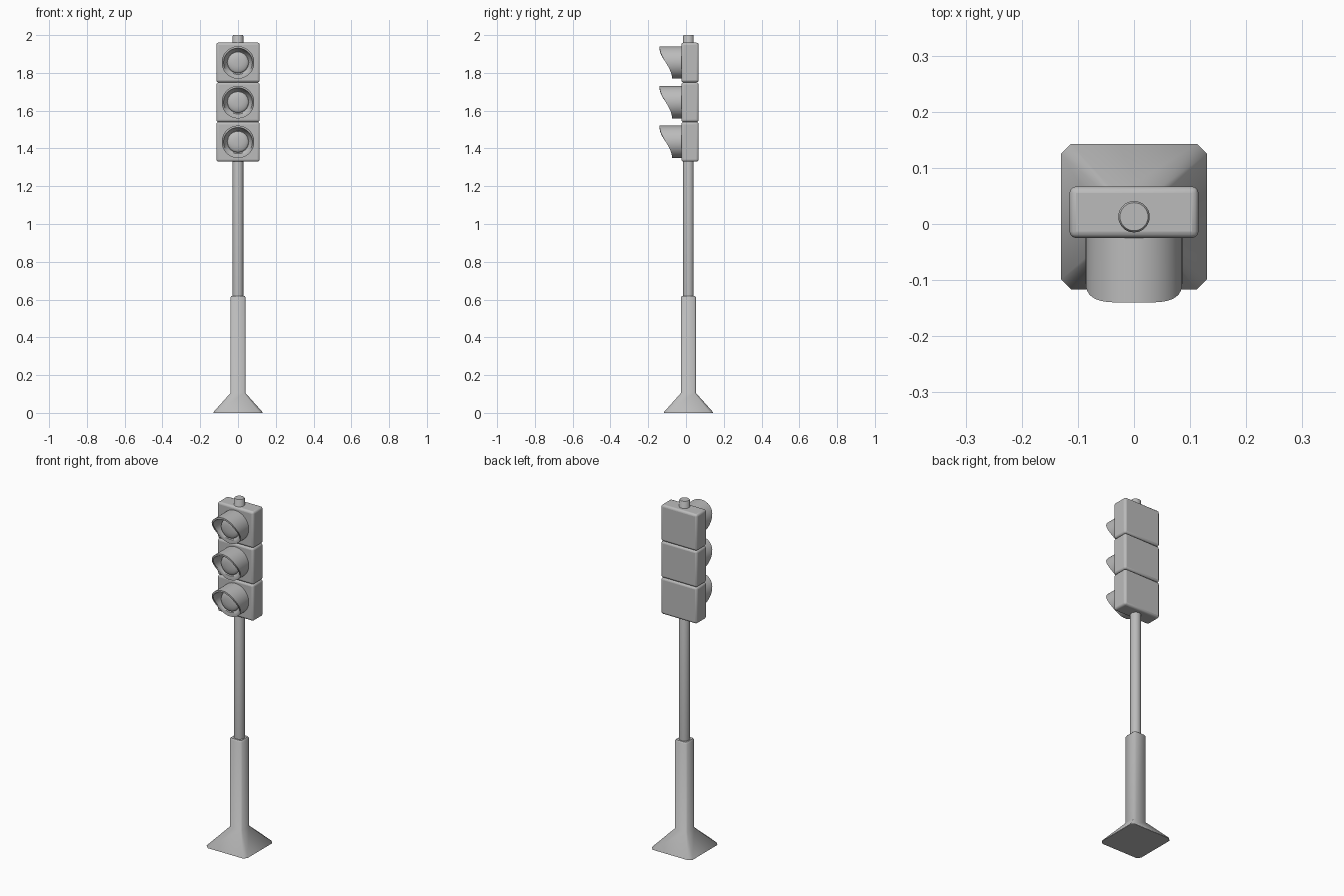
import bpy, bmesh, math
from mathutils import Vector

cube = bpy.data.objects.get("Cube")
if cube:
    bpy.data.objects.remove(cube, do_unlink=True)

GREY = (0.5, 0.5, 0.5, 1)
grey = bpy.data.materials.new("plain_grey")
grey.use_nodes = True
grey.diffuse_color = GREY
grey.node_tree.nodes["Principled BSDF"].inputs["Base Color"].default_value = GREY

AXIS_Y = 0.013                      # depth of the pole axis


def finish(name, bm, bevel=0.0, segments=2, angle=35):
    bmesh.ops.recalc_face_normals(bm, faces=bm.faces)
    mesh = bpy.data.meshes.new(name)
    bm.to_mesh(mesh)
    bm.free()
    obj = bpy.data.objects.new(name, mesh)
    bpy.context.collection.objects.link(obj)
    mesh.materials.append(grey)
    if bevel:
        mod = obj.modifiers.new("Bevel", "BEVEL")
        mod.width, mod.segments = bevel, segments
    bpy.ops.object.select_all(action="DESELECT")
    obj.select_set(True)
    bpy.context.view_layer.objects.active = obj
    bpy.ops.object.shade_smooth_by_angle(angle=math.radians(angle))
    return obj


def loft(bm, rings, cap_start=True, cap_end=True):
    loops = [[bm.verts.new(p) for p in ring] for ring in rings]
    n = len(loops[0])
    for a, b in zip(loops, loops[1:]):
        for i in range(n):
            j = (i + 1) % n
            bm.faces.new((a[i], a[j], b[j], b[i]))
    if cap_start:
        bm.faces.new(loops[0])
    if cap_end:
        bm.faces.new(loops[-1])


def chamfered_square(half, cut, z):
    s = half - cut
    corners = [(half, -s), (half, s), (s, half), (-s, half),
               (-half, s), (-half, -s), (-s, -half), (s, -half)]
    return [Vector((x, y + AXIS_Y, z)) for x, y in corners]


# Flared foot and square lower post
bm = bmesh.new()
loft(bm, [chamfered_square(0.13, 0.018, 0), chamfered_square(0.13, 0.018, 0.004),
          chamfered_square(0.04, 0.009, 0.105), chamfered_square(0.04, 0.009, 0.612),
          chamfered_square(0.034, 0.007, 0.62)])
finish("base_post", bm, angle=46)

# Round pole, running through the signal head to the top
bm = bmesh.new()
loft(bm, [[Vector((r * math.cos(a), AXIS_Y + r * math.sin(a), z))
           for a in (math.tau * i / 32 for i in range(32))]
          for r, z in ((0.028, 0.6), (0.028, 1.996), (0.025, 2.0))])
finish("pole", bm, angle=50)


# Visor front edge slopes back towards the bottom
def visor_edge(t):
    return -0.107 - 0.033 * math.sin(t * math.pi / 2)


def ring_y(radius, z0, depth):
    points = []
    for i in range(48):
        a = math.tau * i / 48
        s = math.sin(a)
        y = visor_edge(s) if depth is None else depth
        points.append(Vector((radius * math.cos(a), y, z0 + radius * s)))
    return points


for label, zc in (("lower", 1.435), ("middle", 1.645), ("upper", 1.855)):
    # Rounded housing box
    bm = bmesh.new()
    bmesh.ops.create_cube(bm, size=1)
    bmesh.ops.scale(bm, vec=(0.23, 0.092, 0.21), verts=bm.verts)
    bmesh.ops.translate(bm, vec=(0, 0.021, zc), verts=bm.verts)
    finish(label + "_housing", bm, bevel=0.012, segments=3)

    # Hooded visor with an inner funnel
    bm = bmesh.new()
    loft(bm, [ring_y(0.086, zc, -0.02), ring_y(0.086, zc, None),
              ring_y(0.076, zc, None), ring_y(0.063, zc, -0.073),
              ring_y(0.057, zc, -0.066)])
    finish(label + "_visor", bm, angle=40)

    # Domed lens
    bm = bmesh.new()
    dome = [ring_y(0.056, zc, -0.06)]
    for k in range(6):
        a = k * math.pi / 13
        dome.append(ring_y(0.056 * math.cos(a), zc, -0.072 - 0.016 * math.sin(a)))
    loft(bm, dome)
    finish(label + "_lens", bm, angle=40)
